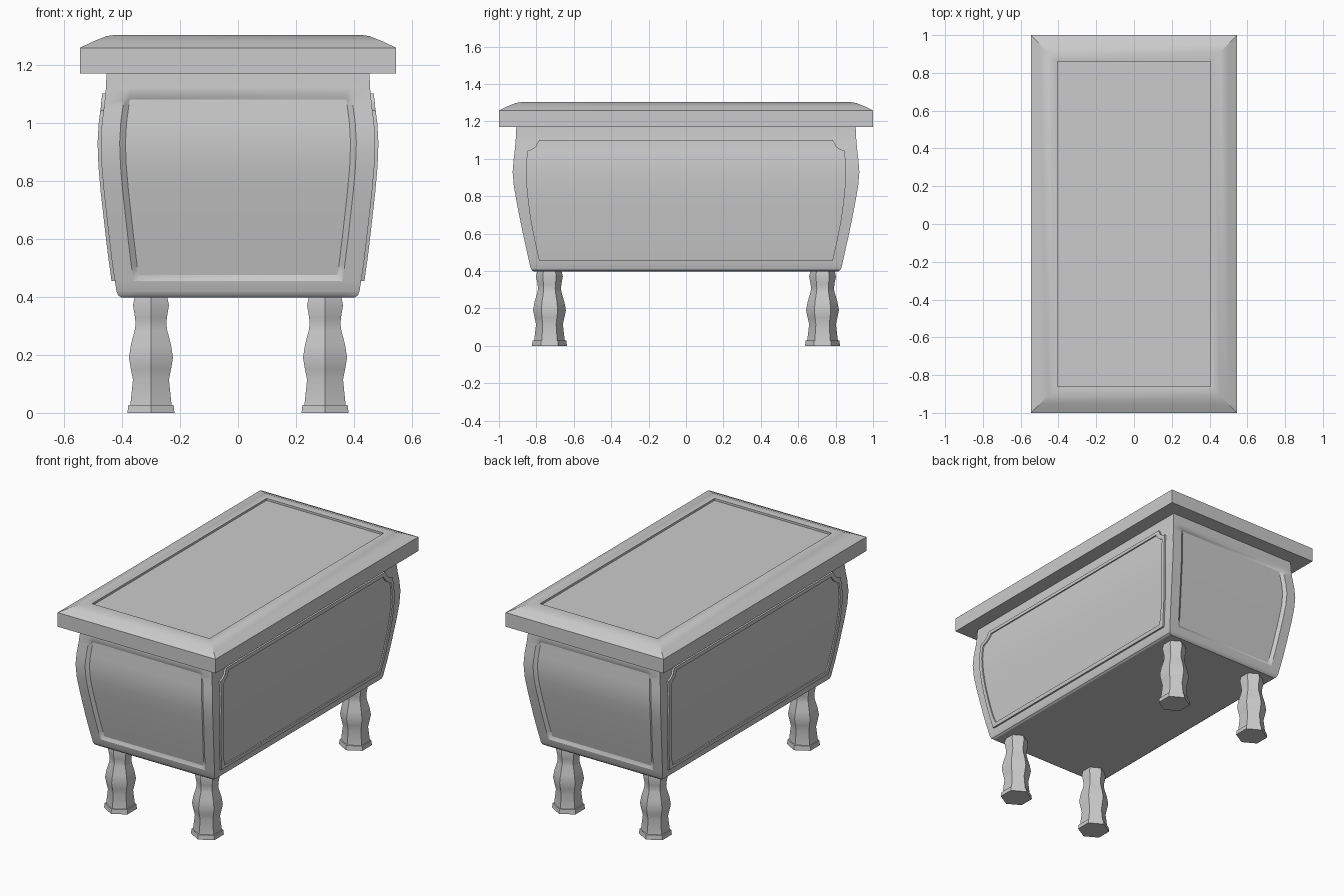
import bpy, bmesh
from math import sin, cos, pi, radians

if "Cube" in bpy.data.objects:
    bpy.data.objects.remove(bpy.data.objects["Cube"])

# body wall profile: height, half width in x, half depth in y
PROFILE = [(0.398, 0.402, 0.815), (0.405, 0.413, 0.825), (0.42, 0.419, 0.832),
           (0.51, 0.433, 0.852), (0.60, 0.444, 0.872), (0.68, 0.453, 0.888),
           (0.76, 0.462, 0.904), (0.85, 0.470, 0.920), (0.93, 0.473, 0.927),
           (1.00, 0.469, 0.921), (1.06, 0.461, 0.914), (1.12, 0.455, 0.909),
           (1.18, 0.453, 0.907)]


def wall(z):
    for (z0, x0, y0), (z1, x1, y1) in zip(PROFILE, PROFILE[1:]):
        if z <= z1:
            t = (z - z0) / (z1 - z0)
            return x0 + t * (x1 - x0), y0 + t * (y1 - y0)


def loft(name, rings):
    """Join matching rings with quads and close both ends with strips of quads."""
    bm = bmesh.new()
    vs = [[bm.verts.new(p) for p in ring] for ring in rings]
    n = len(vs[0])
    for a, b in zip(vs, vs[1:]):
        for i in range(n):
            j = (i + 1) % n
            bm.faces.new((a[i], a[j], b[j], b[i]))
    for ring in (vs[0], vs[-1]):
        for i in range(n // 2 - 1):
            bm.faces.new((ring[i], ring[i + 1], ring[n - 2 - i], ring[n - 1 - i]))
    bmesh.ops.recalc_face_normals(bm, faces=bm.faces)
    me = bpy.data.meshes.new(name)
    bm.to_mesh(me)
    bm.free()
    ob = bpy.data.objects.new(name, me)
    bpy.context.collection.objects.link(ob)
    bpy.ops.object.select_all(action='DESELECT')
    ob.select_set(True)
    bpy.context.view_layer.objects.active = ob
    bpy.ops.object.shade_smooth_by_angle(angle=radians(30))
    return ob


def rect(x, y, z):
    return [(-x, -y, z), (x, -y, z), (x, y, z), (-x, y, z)]


# body, with sunken panels in the front and back
Z_OUT, Z_IN, DEPTH = (0.455, 1.10), (0.475, 1.08), 0.015
rings = []
for z in sorted({p[0] for p in PROFILE} | set(Z_OUT + Z_IN)):
    x, y = wall(z)
    inner = y - (DEPTH if Z_IN[0] <= z <= Z_IN[1] else 0)
    front = [(-x, -y, z), (-x + 0.065, -y, z), (-x + 0.085, -inner, z),
             (x - 0.085, -inner, z), (x - 0.065, -y, z), (x, -y, z)]
    rings.append(front + [(-px, -py, pz) for px, py, pz in front])
loft("chest_body", rings)

# lid with eased border and sunken top
lid = [(0.545, 1.0, 1.17), (0.545, 1.0, 1.258), (0.50, 0.955, 1.280),
       (0.455, 0.91, 1.298), (0.43, 0.885, 1.302), (0.405, 0.86, 1.298),
       (0.405, 0.86, 1.285)]
loft("lid", [rect(*p) for p in lid])

# raised side frames with notched upper corners: half outlines as (y, z)
outer = [(0.785, 0.455), (0.802, 0.53), (0.817, 0.60), (0.832, 0.68), (0.843, 0.76),
         (0.852, 0.85), (0.854, 0.93), (0.852, 1.00), (0.848, 1.042), (0.822, 1.052),
         (0.803, 1.066), (0.785, 1.10)]
inner = [(0.757, 0.478), (0.776, 0.53), (0.792, 0.60), (0.807, 0.68), (0.819, 0.76),
         (0.828, 0.85), (0.831, 0.93), (0.829, 0.99), (0.827, 1.020), (0.803, 1.032),
         (0.783, 1.048), (0.762, 1.078)]


def frame_ring(side, outline, lift):
    half = [(side * (wall(z)[0] + lift), y, z) for y, z in outline]
    return half + [(x, -y, z) for x, y, z in reversed(half)]


for side, label in ((1, "right"), (-1, "left")):
    loft(label + "_side_panel", [frame_ring(side, outer, -0.01), frame_ring(side, outer, 0.011),
                                 frame_ring(side, inner, 0.011), frame_ring(side, inner, 0.003)])

# six-sided turned legs: flat-to-flat half width, height
LEG = [(0.081, 0.0), (0.078, 0.028), (0.071, 0.028), (0.062, 0.115), (0.069, 0.15),
       (0.076, 0.19), (0.069, 0.235), (0.056, 0.285), (0.053, 0.305), (0.055, 0.328),
       (0.062, 0.37), (0.055, 0.405)]
for sx, lx in ((-1, "left"), (1, "right")):
    for sy, ly in ((-1, "front"), (1, "back")):
        rings = []
        for w, z in LEG:
            r = w / cos(pi / 6)
            rings.append([(sx * 0.30 + r * cos(pi / 2 + k * pi / 3),
                           sy * 0.73 + r * sin(pi / 2 + k * pi / 3), z) for k in range(6)])
        loft(ly + "_" + lx + "_leg", rings)
